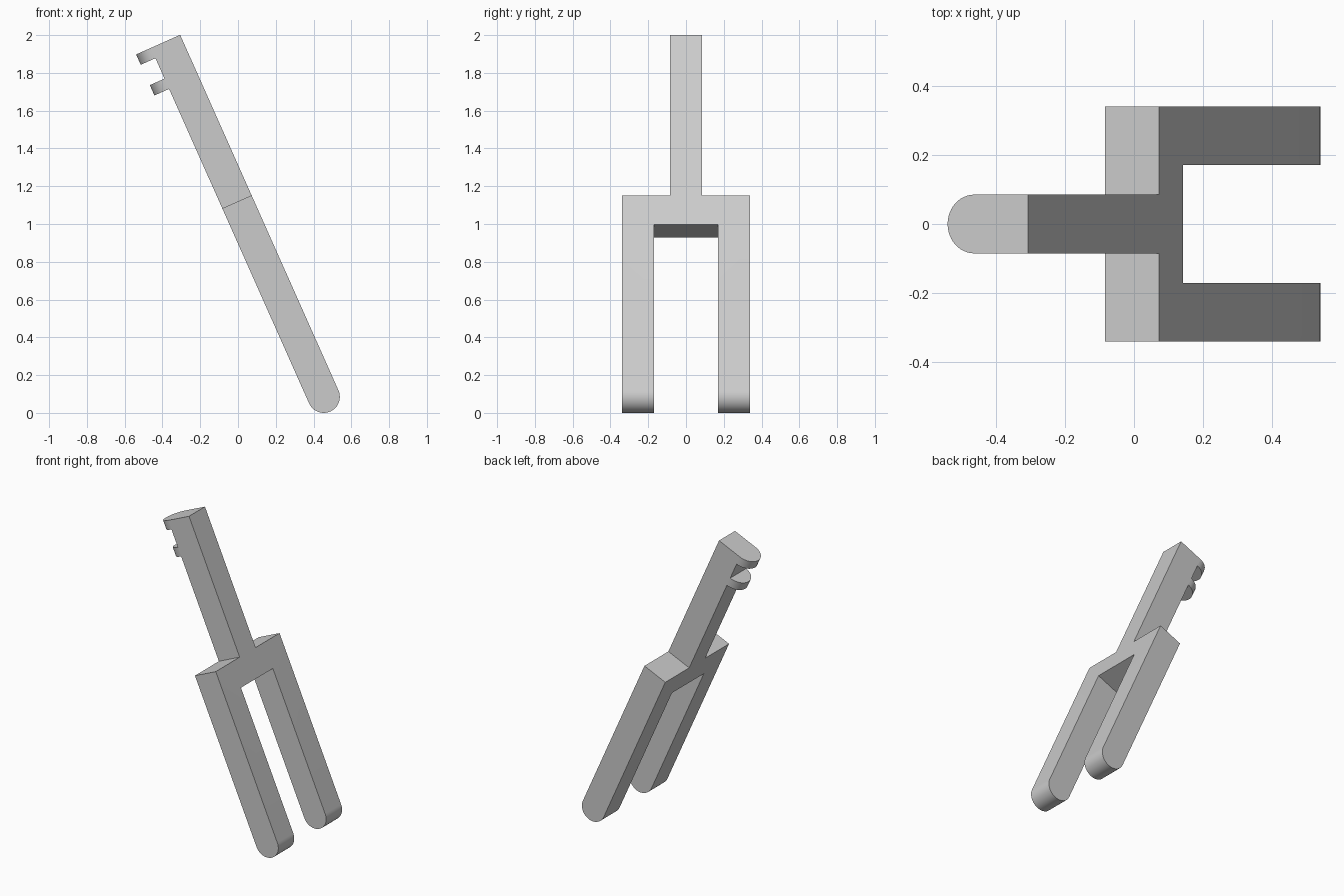
import bpy, bmesh
from math import radians, sin, cos, pi
from mathutils import Matrix, Vector

cube = bpy.data.objects.get("Cube")
if cube:
    bpy.data.objects.remove(cube, do_unlink=True)

grey = bpy.data.materials.new("light grey")
grey.use_nodes = True
colour = (0.6, 0.6, 0.6, 1)
grey.diffuse_color = colour
grey.node_tree.nodes["Principled BSDF"].inputs["Base Color"].default_value = colour

R = 0.085                      # half thickness of the bar
LENGTH = 2.06                  # pivot to top end
SHOULDER, CROTCH = 1.13, 0.96  # heights of the yoke along the lever

# The lever is built upright around its pivot, then leaned over
LEAN = Matrix.Translation((0.454, 0, R)) @ Matrix.Rotation(radians(-24), 4, 'Y')


def prism(bm, points, depth):
    """Extrude a closed outline of 3D points by the depth vector."""
    face = bm.faces.new([bm.verts.new(p) for p in points])
    out = bmesh.ops.extrude_face_region(bm, geom=[face])
    verts = [v for v in out["geom"] if isinstance(v, bmesh.types.BMVert)]
    bmesh.ops.translate(bm, verts=verts, vec=Vector(depth))
    bmesh.ops.recalc_face_normals(bm, faces=bm.faces)


def finish(bm, name):
    mesh = bpy.data.meshes.new(name)
    bm.to_mesh(mesh)
    bm.free()
    mesh.materials.append(grey)
    obj = bpy.data.objects.new(name, mesh)
    bpy.context.collection.objects.link(obj)
    obj.matrix_world = LEAN
    bpy.ops.object.select_all(action='DESELECT')
    obj.select_set(True)
    bpy.context.view_layer.objects.active = obj
    bpy.ops.object.shade_smooth_by_angle(angle=radians(30))
    return obj


# Forked lever: half outline mirrored across the centre line
half = [(R, LENGTH), (R, SHOULDER), (4 * R, SHOULDER), (4 * R, -R),
        (2 * R, -R), (2 * R, CROTCH)]
outline = half + [(-y, z) for y, z in reversed(half)]
bm = bmesh.new()
prism(bm, [(-R, y, z) for y, z in outline], (2 * R, 0, 0))

# Round the two feet fully
feet = [e for e in bm.edges
        if all(abs(v.co.z + R) < 1e-4 for v in e.verts)
        and abs(e.verts[0].co.x - e.verts[1].co.x) < 1e-4]
bmesh.ops.bevel(bm, geom=feet, offset=R, offset_type='OFFSET', segments=12,
                profile=0.5, affect='EDGES', clamp_overlap=True)
bmesh.ops.remove_doubles(bm, verts=bm.verts, dist=1e-4)
finish(bm, "forked_lever")

# Two half-round tabs on the back of the stem
for name, bottom in (("top_tab", LENGTH - 0.06), ("lower_tab", 1.822)):
    bm = bmesh.new()
    arc = [pi / 2 + pi * i / 24 for i in range(25)]
    prism(bm, [(-R + R * cos(a), R * sin(a), bottom) for a in arc], (0, 0, 0.06))
    finish(bm, name)
